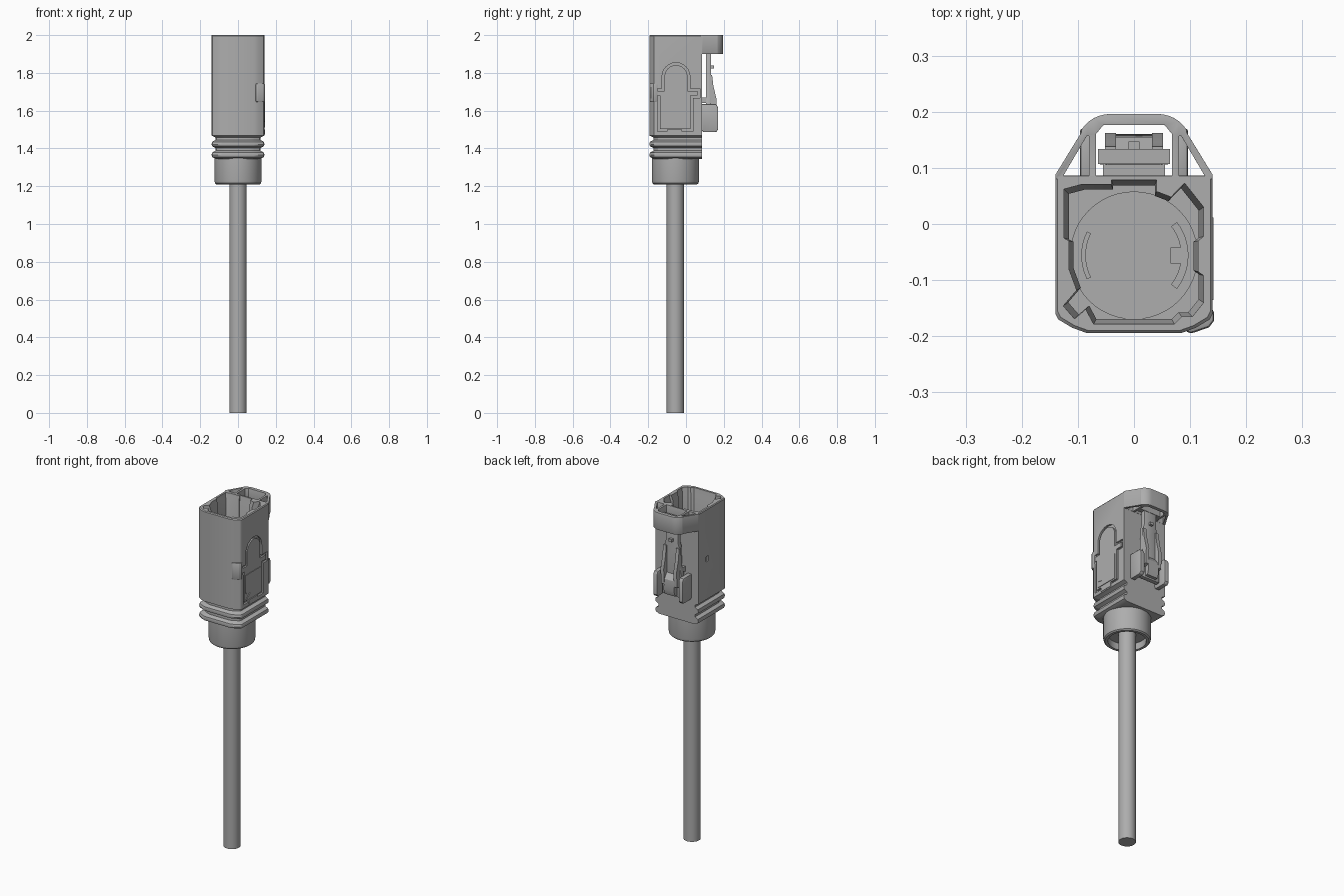
import bpy, bmesh
from math import cos, sin, pi, radians
from mathutils import Vector

if "Cube" in bpy.data.objects:
    bpy.data.objects.remove(bpy.data.objects["Cube"])

grey = bpy.data.materials.new("plain grey")
grey.use_nodes = True
grey.diffuse_color = (0.42, 0.42, 0.42, 1)
grey.node_tree.nodes["Principled BSDF"].inputs["Base Color"].default_value = (0.42, 0.42, 0.42, 1)
CY = -0.056  # axis of the round parts


def loft(name, rings, closed=False):
    """Skin a list of equal-length point rings; cap the ends unless closed."""
    bm = bmesh.new()
    vr = [[bm.verts.new(p) for p in ring] for ring in rings]
    n = len(vr[0])
    for a, b in zip(vr, vr[1:] + ([vr[0]] if closed else [])):
        for i in range(n):
            j = (i + 1) % n
            bm.faces.new((a[i], a[j], b[j], b[i]))
    if not closed:
        bm.faces.new(vr[0])
        bm.faces.new(vr[-1])
    bmesh.ops.recalc_face_normals(bm, faces=bm.faces)
    mesh = bpy.data.meshes.new(name)
    bm.to_mesh(mesh)
    bm.free()
    ob = bpy.data.objects.new(name, mesh)
    bpy.context.collection.objects.link(ob)
    mesh.materials.append(grey)
    return ob


def prism(name, pts, lo, hi, axis="z"):
    place = {"z": lambda a, b, c: (a, b, c), "x": lambda a, b, c: (c, a, b),
             "y": lambda a, b, c: (a, c, b)}[axis]
    return loft(name, [[place(a, b, c) for a, b in pts] for c in (lo, hi)])


def box(name, x0, x1, y0, y1, z0, z1):
    return prism(name, [(x0, y0), (x1, y0), (x1, y1), (x0, y1)], z0, z1)


def arc(r, a0, a1, n, cx=0, cy=CY):
    return [(cx + r * cos(radians(a0 + (a1 - a0) * i / n)),
             cy + r * sin(radians(a0 + (a1 - a0) * i / n))) for i in range(n + 1)]


def turned(name, profile, closed=False, n=48):
    return loft(name, [[(x, y, z) for x, y in arc(r, 0, 360, n)[:-1]] for r, z in profile], closed)


def apply(ob, kind, **settings):
    mod = ob.modifiers.new(kind.lower(), kind)
    for key, value in settings.items():
        setattr(mod, key, value)
    bpy.context.view_layer.objects.active = ob
    bpy.ops.object.modifier_apply(modifier=mod.name)


def cut(ob, cutter):
    apply(ob, "BOOLEAN", object=cutter, operation="DIFFERENCE", solver="EXACT")
    bpy.data.objects.remove(cutter)


def bevel(ob, width):
    apply(ob, "BEVEL", width=width, segments=2, limit_method="ANGLE", angle_limit=radians(40))
    return ob


def mirrored(half):
    return half + [(-x, y) for x, y in reversed(half)]


# Housing: one outline stacked upwards, pulled in on front and sides for the ribs
def outline(inset, z):
    half = [(0.085, -0.194), (0.11, -0.185), (0.135, -0.17), (0.14, -0.16), (0.14, 0.085)]
    return [(x - inset * (1 if x > 0 else -1), y + (inset if y < 0 else 0), z)
            for x, y in mirrored(half)]


levels = [(1.345, 0.022), (1.355, 0.003), (1.365, 0), (1.378, 0.003), (1.388, 0.022),
          (1.402, 0.022), (1.412, 0.003), (1.422, 0), (1.435, 0.003), (1.445, 0.022),
          (1.458, 0.022), (1.468, 0), (1.995, 0), (2.0, 0.004)]
housing = loft("housing", [outline(inset, z) for z, inset in levels])

# Keyed socket with a tapered lead-in
socket = [(-0.125, 0.062), (-0.125, -0.025), (-0.116, -0.03), (-0.116, -0.08), (-0.102, -0.118),
          (-0.126, -0.146), (-0.106, -0.169), (-0.086, -0.152), (-0.072, -0.178), (0.072, -0.178),
          (0.085, -0.165), (0.104, -0.165), (0.124, -0.14), (0.124, -0.092), (0.114, -0.085),
          (0.114, -0.03), (0.124, -0.022), (0.124, 0.03), (0.09, 0.073), (0.066, 0.048),
          (0.04, 0.058), (0.04, 0.078), (-0.04, 0.078), (-0.04, 0.07), (-0.095, 0.07)]
cut(housing, loft("socket_cutter", [
    [(x * s, CY + (y - CY) * s, z) for x, y in socket]
    for s, z in ((0.93, 1.55), (0.93, 1.965), (1, 1.99), (1, 2.02))]))


# Side clip: arched panel set in a recess, leaving a thin groove round it
def clip_outline(g):
    return ([(-0.145 - g, 1.495 - g), (0.03 + g, 1.495 - g), (0.03 + g, 1.672 - g),
             (0.068 + g, 1.672 - g), (0.068 + g, 1.712 + g), (0.015 + g, 1.712 + g)]
            + arc(0.068 + g, 0, 180, 12, -0.053, 1.78)
            + [(-0.121 - g, 1.712 + g), (-0.17 - g, 1.712 + g), (-0.17 - g, 1.672 - g),
               (-0.145 - g, 1.672 - g)])


cut(housing, prism("clip_cutter", clip_outline(0.006), 0.129, 0.16, "x"))
cut(housing, box("slot_cutter", -0.16, -0.131, -0.01, 0.015, 1.69, 1.72))
prism("side_clip", clip_outline(-0.007), 0.125, 0.139, "x")
prism("clip_step", [(-0.125, 1.51), (0.012, 1.51), (0.012, 1.655), (-0.135, 1.655),
                    (-0.135, 1.565), (-0.125, 1.545), (-0.09, 1.54)], 0.135, 0.142, "x")
box("clip_foot", 0.128, 0.142, -0.1, -0.02, 1.475, 1.5)
bevel(prism("clip_tab", [(0.088, -0.188), (0.1, -0.196), (0.134, -0.184), (0.143, -0.172),
                         (0.142, -0.15), (0.12, -0.15)], 1.645, 1.745), 0.008)

# Socket floor, with keying marks
turned("inner_disc", [(0.114, 1.54), (0.114, 1.57)])
prism("left_mark", arc(0.094, 153, 207, 10) + arc(0.086, 207, 153, 10), 1.568, 1.578)
prism("right_mark", arc(0.097, -38, 38, 12) + arc(0.084, 38, -38, 12), 1.568, 1.578)
box("right_key", 0.065, 0.088, CY - 0.014, CY + 0.014, 1.568, 1.578)

# Collar, hollow below, and cable
turned("collar", [(0.1, 1.35), (0.1, 1.21), (0.115, 1.21), (0.122, 1.216), (0.125, 1.23),
                  (0.125, 1.35)], closed=True)
turned("collar_seal", [(0.102, 1.25), (0.102, 1.35)])
turned("cable", [(0.046, 0), (0.046, 1.36)], n=32)

# Latch hood round the back
hood_half = ([(0.14, 0.08), (0.14, 0.088), (0.094, 0.163)]
             + arc(0.06, 32, 90, 6, 0.043, 0.136))
hood = prism("latch_hood", mirrored(hood_half), 1.9, 2.0)
hole = [(0.068, 0.086), (0.068, 0.16), (0.055, 0.176)]
cut(hood, prism("hood_cutter", mirrored(hole), 1.8, 2.1))
for s in (-1, 1):
    gap = [(0.08, 0.086), (0.126, 0.086), (0.084, 0.157), (0.08, 0.157)]
    cut(hood, prism("gap_cutter", [(s * x, y) for x, y in gap], 1.8, 2.1))
bevel(hood, 0.004)

# Guards and rails beside the latch
for s, side in ((1, "left"), (-1, "right")):
    x0, x1 = sorted((s * 0.07, s * 0.096))
    guard = prism(side + "_guard", [(0.08, 1.5), (0.09, 1.487), (0.16, 1.487), (0.17, 1.5),
                                    (0.17, 1.615), (0.16, 1.635), (0.08, 1.635)], x0, x1, "x")
    bevel(guard, 0.004)

    # Pair of raised latch ribs
    x0, x1 = sorted((s * 0.032, s * 0.052))
    prism(side + "_latch_rib", [(0.125, 1.56), (0.158, 1.57), (0.162, 1.66), (0.145, 1.73),
                                (0.138, 1.79), (0.125, 1.79)], x0, x1, "x")

# Latch arm: tapering front shape, thumb pad, root and tooth
arm = [(0.062, 1.5), (0.062, 1.64), (0.05, 1.68), (0.046, 1.8), (0.04, 1.82), (0.04, 1.93)]
bevel(prism("latch_arm", mirrored(arm), 0.106, 0.132, "y"), 0.003)
prism("thumb_pad", [(0.125, 1.51), (0.15, 1.51), (0.16, 1.54), (0.155, 1.6), (0.125, 1.64)],
      -0.034, 0.034, "x")
box("latch_head", -0.064, 0.064, 0.107, 0.134, 1.9, 1.965)
box("latch_root", -0.055, 0.055, 0.08, 0.11, 1.64, 1.67)
box("latch_tooth", -0.01, 0.01, 0.13, 0.147, 1.822, 1.838)

# Shading: round parts smooth, real edges sharp
bpy.ops.object.select_all(action="DESELECT")
for ob in bpy.context.collection.objects:
    if ob.type == "MESH":
        ob.select_set(True)
        bpy.context.view_layer.objects.active = ob
bpy.ops.object.shade_smooth_by_angle(angle=radians(30))
